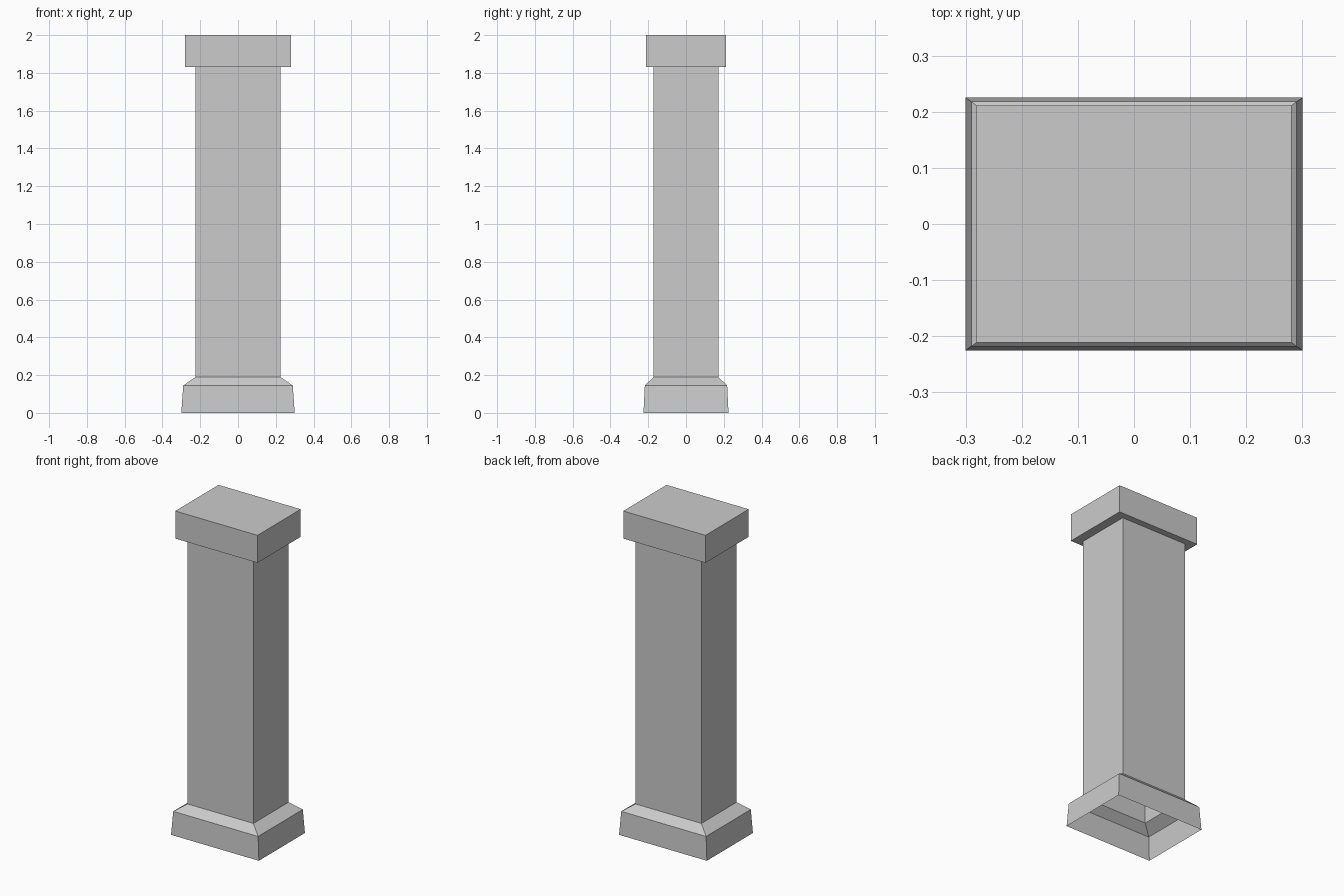
import bpy
import bmesh

if "Cube" in bpy.data.objects:
    bpy.data.objects.remove(bpy.data.objects["Cube"])


def stacked_rings(name, rings, close_top=False):
    """Skin a stack of rectangular rings (half x, half y, z) with an open bottom."""
    bm = bmesh.new()
    loops = []
    for hx, hy, z in rings:
        corners = [(-hx, -hy, z), (hx, -hy, z), (hx, hy, z), (-hx, hy, z)]
        loops.append([bm.verts.new(c) for c in corners])
    for low, high in zip(loops, loops[1:]):
        for i in range(4):
            j = (i + 1) % 4
            bm.faces.new((low[i], low[j], high[j], high[i]))
    if close_top:
        bm.faces.new(loops[-1])
    mesh = bpy.data.meshes.new(name)
    bm.to_mesh(mesh)
    bm.free()
    obj = bpy.data.objects.new(name, mesh)
    bpy.context.collection.objects.link(obj)
    return obj


SHAFT = (0.225, 0.171)
CAP = (0.281, 0.211)

# Hollow tapered plinth with a bevelled shoulder
stacked_rings("base", [(0.30, 0.225, 0), (0.29, 0.218, 0.145), (*SHAFT, 0.19)])

# Plain rectangular shaft
stacked_rings("shaft", [(*SHAFT, 0.19), (*SHAFT, 1.83)])

# Overhanging cap: underside rim, sides and closed top
stacked_rings("cap", [(*SHAFT, 1.83), (*CAP, 1.83), (*CAP, 2.0)], close_top=True)
